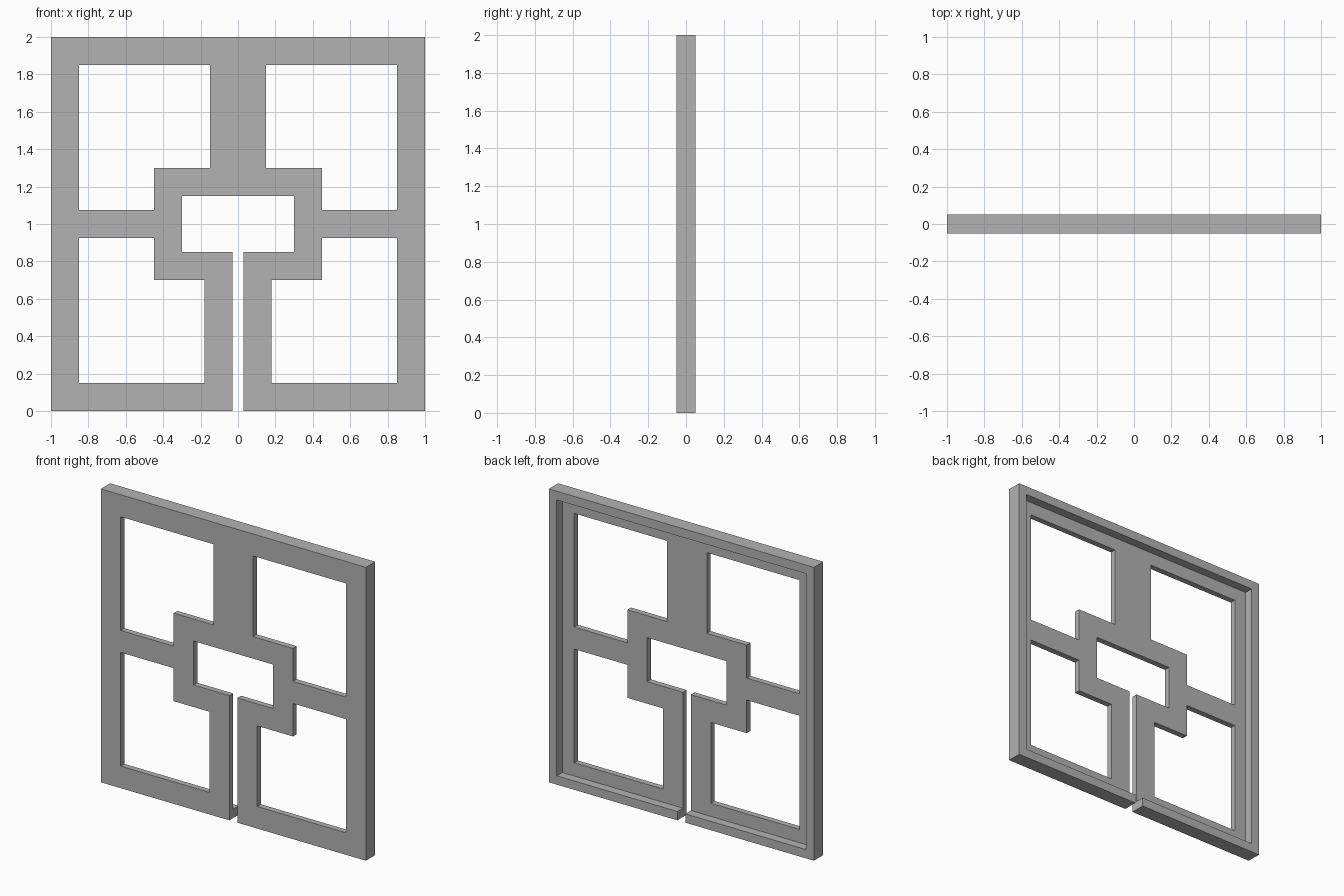
import bpy
import bmesh
from math import radians

cube = bpy.data.objects.get("Cube")
if cube:
    bpy.data.objects.remove(cube, do_unlink=True)

grey = bpy.data.materials.new("plain_grey")
grey.use_nodes = True
colour = (0.45, 0.45, 0.45, 1)
grey.diffuse_color = colour
grey.node_tree.nodes["Principled BSDF"].inputs["Base Color"].default_value = colour


def mirror(points):
    return [(-x, z) for x, z in reversed(points)]


def plate(name, loops, y_front, y_back):
    """Solid plate from flat outlines; inner outlines become holes."""
    curve = bpy.data.curves.new(name + "_outline", "CURVE")
    curve.dimensions = "2D"
    curve.fill_mode = "BOTH"
    curve.extrude = (y_back - y_front) / 2
    for points in loops:
        spline = curve.splines.new("POLY")
        spline.points.add(len(points) - 1)
        for p, (x, z) in zip(spline.points, points):
            p.co = (x, z, 0, 1)
        spline.use_cyclic_u = True
    outline = bpy.data.objects.new(name + "_outline", curve)
    bpy.context.collection.objects.link(outline)
    bpy.context.view_layer.update()
    graph = bpy.context.evaluated_depsgraph_get()
    mesh = bpy.data.meshes.new_from_object(outline.evaluated_get(graph))
    bpy.data.objects.remove(outline, do_unlink=True)
    bpy.data.curves.remove(curve)

    # Weld caps to sides and stand the plate upright
    bm = bmesh.new()
    bm.from_mesh(mesh)
    bmesh.ops.remove_doubles(bm, verts=bm.verts, dist=0.0001)
    bmesh.ops.recalc_face_normals(bm, faces=bm.faces)
    for f in bm.faces:
        f.smooth = False
        f.material_index = 0
    bm.to_mesh(mesh)
    bm.free()
    mesh.materials.clear()
    mesh.materials.append(grey)
    mesh.name = name
    obj = bpy.data.objects.new(name, mesh)
    obj.rotation_euler.x = radians(90)
    obj.location.y = (y_front + y_back) / 2
    bpy.context.collection.objects.link(obj)
    return obj


GAP = 0.03      # half width of the bottom slot
RIM = 0.06      # rim width
STEP = -0.01    # y where the panel ends and the rim starts

# Front panel: outline runs through the slot and round the centre opening
half = [(GAP, 0.85), (GAP, 0), (1, 0), (1, 2)]
centre = [(-0.3, 0.85), (-0.3, 1.15), (0.3, 1.15), (0.3, 0.85)]
outer = half + mirror(half) + centre

# Stepped window openings on the left, mirrored to the right
upper = [(0.15, 1.85), (0.15, 1.3), (0.45, 1.3), (0.45, 1.075),
         (0.85, 1.075), (0.85, 1.85)]
lower = [(0.18, 0.15), (0.85, 0.15), (0.85, 0.925), (0.45, 0.925),
         (0.45, 0.7), (0.18, 0.7)]
plate("front_panel", [outer, upper, mirror(upper), lower, mirror(lower)],
      -0.05, STEP)

# Raised border on the back, open at the slot
rim_out = [(GAP, 0), (1, 0), (1, 2)]
rim_in = [(1 - RIM, 2 - RIM), (1 - RIM, RIM), (GAP, RIM)]
plate("back_rim", [rim_out + mirror(rim_out) + mirror(rim_in) + rim_in],
      STEP, 0.05)
